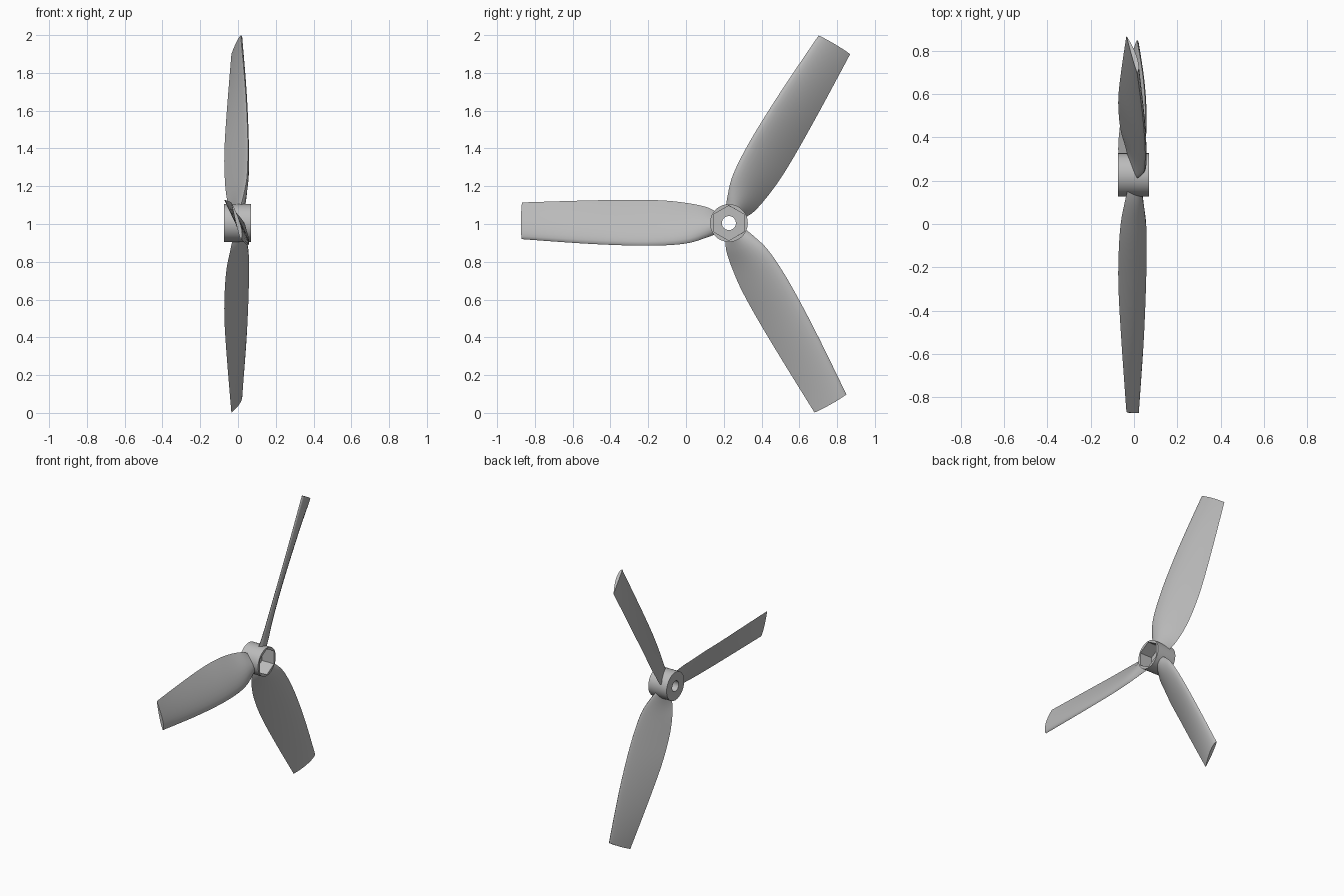
import bpy, bmesh, math
from mathutils import Vector, Matrix

cube = bpy.data.objects.get("Cube")
if cube:
    bpy.data.objects.remove(cube, do_unlink=True)

CENTRE = Vector((0, 0.227, 1.005))

grey = bpy.data.materials.new("plain_grey")
grey.use_nodes = True
grey.diffuse_color = (0.5, 0.5, 0.5, 1)
grey.node_tree.nodes["Principled BSDF"].inputs["Base Color"].default_value = (0.5, 0.5, 0.5, 1)


def loft(name, rings, closed, angle):
    """Skin a list of equal point rings; cap the ends unless they close up."""
    bm = bmesh.new()
    loops = [[bm.verts.new(p) for p in ring] for ring in rings]
    pairs = list(zip(loops, loops[1:]))
    if closed:
        pairs.append((loops[-1], loops[0]))
    else:
        bm.faces.new(loops[0])
        bm.faces.new(loops[-1])
    for a, b in pairs:
        for i in range(len(a)):
            j = (i + 1) % len(a)
            bm.faces.new((a[i], a[j], b[j], b[i]))
    bmesh.ops.recalc_face_normals(bm, faces=bm.faces)
    mesh = bpy.data.meshes.new(name)
    bm.to_mesh(mesh)
    bm.free()
    mesh.materials.append(grey)
    obj = bpy.data.objects.new(name, mesh)
    bpy.context.collection.objects.link(obj)
    bpy.ops.object.select_all(action="DESELECT")
    obj.select_set(True)
    bpy.context.view_layer.objects.active = obj
    bpy.ops.object.shade_smooth_by_angle(angle=math.radians(angle))
    return obj


# Hub: sleeve with a round bore and a hexagonal pocket open towards +x
SEGMENTS = 60


def hub_ring(x, radius, hexagon=False):
    ring = []
    for i in range(SEGMENTS):
        a = math.tau * i / SEGMENTS
        off = (a + math.pi / 6) % (math.pi / 3) - math.pi / 6
        r = radius / math.cos(off) if hexagon else radius
        ring.append((x, r * math.cos(a), r * math.sin(a)))
    return ring


hub = loft("hub", [
    hub_ring(0.07, 0.1), hub_ring(-0.075, 0.1),
    hub_ring(-0.075, 0.037), hub_ring(-0.025, 0.037),
    hub_ring(-0.025, 0.08, True), hub_ring(0.07, 0.08, True),
], True, 30)
hub.location = CENTRE

# Blade stations: radius, trailing z, leading z, trailing x, leading x, thickness
STATIONS = [
    (0.095, 0.062, -0.06, -0.03, 0.015, 0.045),
    (0.15, 0.086, -0.08, -0.042, 0.03, 0.04),
    (0.24, 0.105, -0.106, -0.06, 0.047, 0.034),
    (0.36, 0.119, -0.118, -0.07, 0.052, 0.03),
    (0.53, 0.123, -0.119, -0.072, 0.05, 0.028),
    (0.78, 0.119, -0.108, -0.058, 0.038, 0.026),
    (1.101, 0.109, -0.085, -0.035, 0.014, 0.022),
]


def smooth_stations(steps):
    """Catmull-Rom interpolation through the stations."""
    pts, out, last = STATIONS, [], len(STATIONS) - 1
    for k in range(last):
        quad = [pts[max(k - 1, 0)], pts[k], pts[k + 1], pts[min(k + 2, last)]]
        for s in range(steps):
            t = s / steps
            out.append([b + t / 2 * (c - a + t * (2*a - 5*b + 4*c - d + t * (3*(b - c) + d - a)))
                        for a, b, c, d in zip(*quad)])
    return out + [pts[-1]]


def section(radius, z_trail, z_lead, x_trail, x_lead, thick):
    """Aerofoil outline wrapped onto a cylinder of the given radius."""
    lead, trail = Vector((x_lead, z_lead)), Vector((x_trail, z_trail))
    chord = trail - lead
    normal = Vector((chord.y, -chord.x)).normalized()
    n, ring = 12, []
    for i in range(2 * n):
        s = (1 - math.cos(math.pi * i / n)) / 2
        bulge = 2.6 * math.sqrt(s) * (1 - s)
        side = 0.85 if i <= n else -0.15
        p = lead + chord * s + normal * thick * side * bulge
        ring.append((p.x, -math.sqrt(radius**2 - p.y**2), p.y))
    return ring


# Three twisted blades spaced evenly around the hub axis
rings = [section(*st) for st in smooth_stations(6)]
for k, name in enumerate(("front_blade", "lower_blade", "upper_blade")):
    blade = loft(name, rings, False, 40)
    blade.data.transform(Matrix.Rotation(math.tau * k / 3, 4, "X"))
    blade.location = CENTRE
